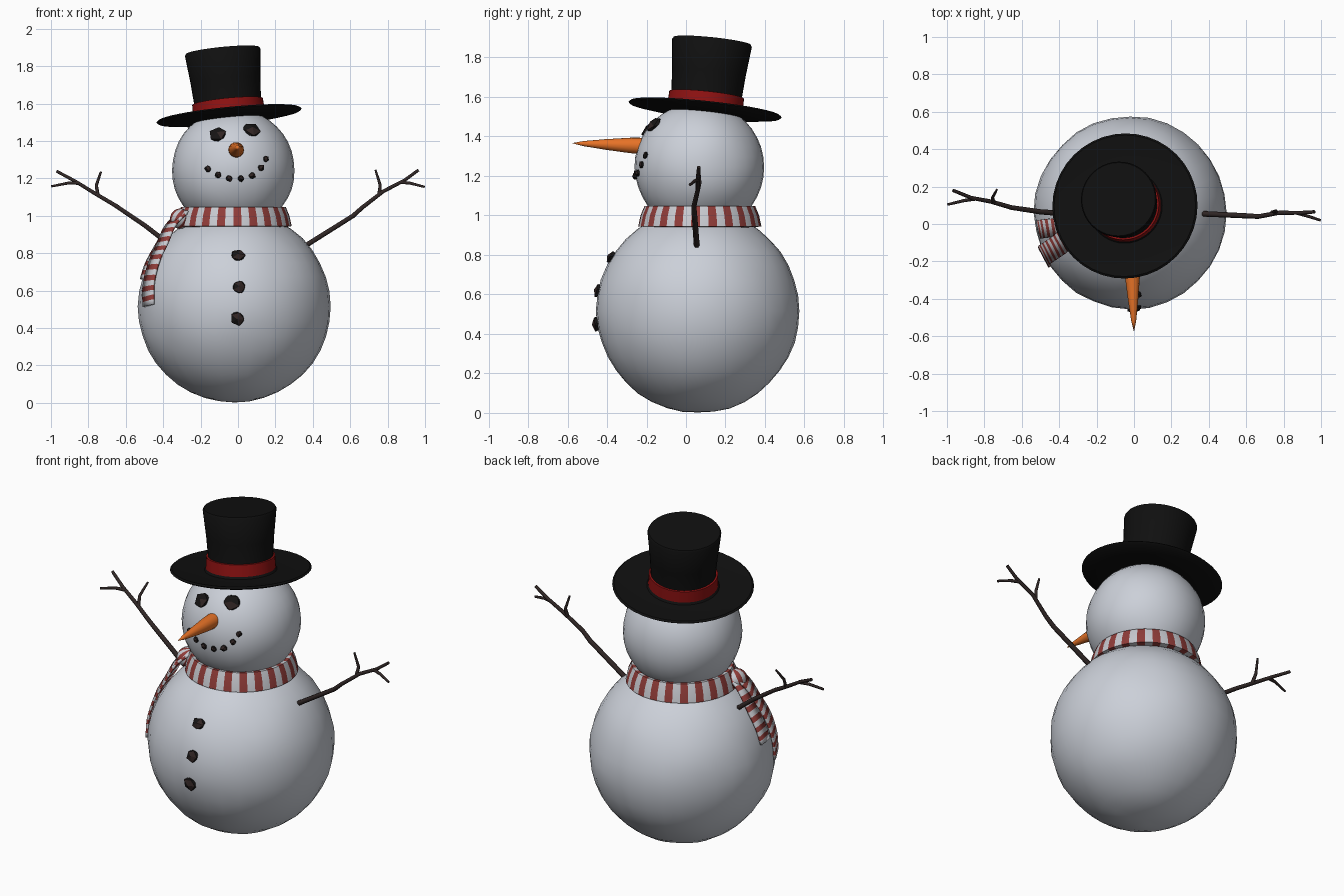
import bpy, bmesh, math, random
from mathutils import Vector, Matrix, noise

random.seed(4)
if "Cube" in bpy.data.objects:
    bpy.data.objects.remove(bpy.data.objects["Cube"])


def material(name, r, g, b):
    m = bpy.data.materials.new(name)
    m.use_nodes = True
    m.diffuse_color = (r, g, b, 1)
    bsdf = m.node_tree.nodes["Principled BSDF"]
    bsdf.inputs["Base Color"].default_value = (r, g, b, 1)
    bsdf.inputs["Roughness"].default_value = 0.8
    return m


SNOW = material("snow", 0.6, 0.63, 0.69)
HAT = material("hat_black", 0.005, 0.005, 0.005)
BAND = material("band_red", 0.28, 0.006, 0.006)
CARROT = material("carrot_orange", 0.8, 0.17, 0.02)
COAL = material("coal_black", 0.008, 0.007, 0.007)
COAL_BROWN = material("coal_brown", 0.03, 0.018, 0.017)
BARK = material("bark", 0.03, 0.02, 0.019)
WOOL_WHITE = material("wool_white", 0.58, 0.59, 0.63)
WOOL_RED = material("wool_red", 0.28, 0.045, 0.04)


def finish(name, bm, mats, angle=40):
    """Turn a bmesh into an object; angle 0 keeps it faceted."""
    bmesh.ops.recalc_face_normals(bm, faces=bm.faces)
    me = bpy.data.meshes.new(name)
    bm.to_mesh(me)
    bm.free()
    for m in mats:
        me.materials.append(m)
    if angle:
        me.shade_smooth()
        me.set_sharp_from_angle(angle=math.radians(angle))
    ob = bpy.data.objects.new(name, me)
    bpy.context.collection.objects.link(ob)
    return ob


def lathe(profile, steps, matrix):
    """Revolve (radius, height) points around z, then place the result."""
    bm = bmesh.new()
    verts = [bm.verts.new((r, 0, z)) for r, z in profile]
    edges = [bm.edges.new(pair) for pair in zip(verts, verts[1:])]
    bmesh.ops.spin(bm, geom=verts + edges, axis=(0, 0, 1), cent=(0, 0, 0),
                   angle=math.tau, steps=steps, use_duplicate=False)
    bmesh.ops.remove_doubles(bm, verts=bm.verts, dist=0.0005)
    bm.transform(matrix)
    return bm


def aim(origin, direction):
    turn = Vector((0, 0, 1)).rotation_difference(Vector(direction))
    return Matrix.Translation(origin) @ turn.to_matrix().to_4x4()


# Packed snow balls with gentle lumps
def snowball(name, center, radius):
    bm = bmesh.new()
    bmesh.ops.create_uvsphere(bm, u_segments=32, v_segments=20, radius=radius)
    for v in bm.verts:
        v.co *= 1 + 0.012 * noise.noise(v.co * 6 + Vector(center))
        v.co += Vector(center)
    finish(name, bm, [SNOW], 60)


BODY, BODY_R = Vector((-0.02, 0.06, 0.515)), 0.515
HEAD, HEAD_R = Vector((-0.025, 0.068, 1.245)), 0.328
snowball("body", BODY, BODY_R)
snowball("head", HEAD, HEAD_R)

# Tilted top hat
hat_frame = aim((-0.047, 0.095, 1.522), (-0.098, 0.104, 1))
hat_profile = [(0, -.008), (.2, -.012), (.3, -.006), (.38, .006), (.39, .014),
               (.38, .022), (.3, .012), (.2, .01), (.183, .03), (.18, .1),
               (.187, .2), (.203, .355), (.197, .365), (0, .363)]
finish("top_hat", lathe(hat_profile, 40, hat_frame), [HAT])
band_profile = [(.178, .02), (.193, .022), (.19, .09), (.176, .092)]
finish("hat_band", lathe(band_profile, 40, hat_frame), [BAND])

# Carrot nose
nose_profile = [(0, 0), (.042, 0), (.04, .06), (.027, .19), (.013, .3), (0, .358)]
finish("carrot_nose", lathe(nose_profile, 14, aim((-.01, -.22, 1.352), (.01, -.358, .014))),
       [CARROT])


# Coal pieces set into the front of a snow ball
def coal(name, x, z, center, radius, size, out=0.0):
    dx, dz = x - center.x, z - center.z
    y = center.y - math.sqrt(radius ** 2 - dx ** 2 - dz ** 2)
    spot = Vector((x, y, z))
    normal = (spot - center).normalized()
    bm = bmesh.new()
    bmesh.ops.create_icosphere(bm, subdivisions=1, radius=1)
    for v in bm.verts:
        v.co *= random.uniform(0.85, 1.12)
        v.co = v.co * Vector(size)
    bmesh.ops.dissolve_limit(bm, angle_limit=0.45, verts=bm.verts, edges=bm.edges)
    bm.transform(aim(spot + normal * out, normal))
    bm.normal_update()
    for f in bm.faces:
        f.material_index = int(f.normal.dot(Vector((0.35, -0.9, 0.25))) > 0.8)
    finish(name, bm, [COAL, COAL_BROWN], 0)


for side, x, z in (("right", -.107, 1.435), ("left", .072, 1.458)):
    coal(side + "_eye", x, z, HEAD, HEAD_R, (.052, .05, .025))
mouth = [(-.16, 1.25), (-.107, 1.22), (-.048, 1.2), (.016, 1.198),
         (.075, 1.215), (.123, 1.257), (.15, 1.305)]
for i, (x, z) in enumerate(mouth):
    coal(f"mouth_coal_{i + 1}", x, z, HEAD, HEAD_R, (.02, .02, .018))
for i, (x, z) in enumerate([(0, .786), (.005, .62), (-.005, .45)]):
    coal(f"button_{i + 1}", x, z, BODY, BODY_R, (.04, .04, .025))

# Striped scarf collar
STRIPES = 44
collar = lathe([(.25, 1.045), (.28, 1.048), (.3, 1.0), (.312, .945), (.27, .938)],
               STRIPES, Matrix.Translation((-.025, .07, 0)))
for f in collar.faces:
    c = f.calc_center_median()
    turn = math.atan2(c.y - .07, c.x + .025) / math.tau
    f.material_index = math.floor(turn * STRIPES) % 2
finish("scarf_collar", collar, [WOOL_WHITE, WOOL_RED], 50)

# Scarf knot
knot = bmesh.new()
bmesh.ops.create_uvsphere(knot, u_segments=14, v_segments=8, radius=1)
for f in knot.faces:
    c = f.calc_center_median()
    f.material_index = math.floor(math.atan2(c.y, c.x) / math.tau * 14) % 2
knot.transform(Matrix.Translation((-.31, -.04, .985)) @ Matrix.Rotation(.5, 4, "Y")
               @ Matrix.Diagonal((.055, .07, .055, 1)))
finish("scarf_knot", knot, [WOOL_WHITE, WOOL_RED], 60)


# Scarf tails draped over the body
def smooth_path(points, count):
    pts = [Vector(p) for p in points]
    pts = [pts[0] * 2 - pts[1]] + pts + [pts[-1] * 2 - pts[-2]]
    path = []
    for i in range(count + 1):
        t = i / count * (len(points) - 1)
        k = min(int(t), len(points) - 2)
        t -= k
        a, b, c, d = pts[k:k + 4]
        path.append(0.5 * (2 * b + (c - a) * t + (2 * a - 5 * b + 4 * c - d) * t ** 2
                           + (3 * b - a - 3 * c + d) * t ** 3))
    return path


def scarf_tail(name, points, stripes, width):
    path = smooth_path(points, stripes)
    bm = bmesh.new()
    rows = []
    for i, p in enumerate(path):
        along = path[min(i + 1, stripes)] - path[max(i - 1, 0)]
        across = along.cross(p - BODY).normalized() * width / 2
        rows.append([bm.verts.new(p - across), bm.verts.new(p + across)])
    for i, (a, b) in enumerate(zip(rows, rows[1:])):
        bm.faces.new((a[0], a[1], b[1], b[0])).material_index = i % 2
    ob = finish(name, bm, [WOOL_WHITE, WOOL_RED], 60)
    cloth = ob.modifiers.new("cloth", "SOLIDIFY")
    cloth.thickness = 0.014
    cloth.offset = 0


scarf_tail("scarf_front_tail",
           [(-.29, -.04, 1.02), (-.36, -.08, .95), (-.405, -.115, .85),
            (-.45, -.145, .75), (-.478, -.165, .63), (-.478, -.18, .52)], 21, .115)
scarf_tail("scarf_back_tail",
           [(-.29, -.03, 1.01), (-.365, -.02, .95), (-.425, -.02, .85),
            (-.48, -.025, .75), (-.51, -.03, .66)], 15, .1)


# Twig arms: a main branch plus two offshoots
def arm(name, branches):
    cu = bpy.data.curves.new(name, "CURVE")
    cu.dimensions = "3D"
    cu.bevel_depth = 0.015
    cu.bevel_resolution = 1
    cu.use_fill_caps = True
    cu.materials.append(BARK)
    for thick, thin, points in branches:
        sp = cu.splines.new("POLY")
        sp.points.add(len(points) - 1)
        for i, (pt, co) in enumerate(zip(sp.points, points)):
            pt.co = (*co, 1)
            pt.radius = thick + (thin - thick) * i / (len(points) - 1)
    bpy.context.collection.objects.link(bpy.data.objects.new(name, cu))


arm("left_arm", [
    (1.0, .6, [(.36, .055, .84), (.615, .043, 1.0), (.665, .04, 1.045),
               (.775, .06, 1.13), (.89, .06, 1.19), (.965, .065, 1.245)]),
    (.7, .45, [(.87, .06, 1.18), (.92, .045, 1.175), (.997, .02, 1.155)]),
    (.75, .4, [(.755, .057, 1.115), (.76, .07, 1.165), (.735, .065, 1.246)])])
arm("right_arm", [
    (1.0, .6, [(-.37, .055, .85), (-.5, .065, .95), (-.655, .088, 1.055),
               (-.765, .12, 1.12), (-.87, .14, 1.185), (-.968, .18, 1.238)]),
    (.7, .45, [(-.85, .135, 1.175), (-.91, .125, 1.175), (-.997, .104, 1.158)]),
    (.75, .4, [(-.75, .115, 1.11), (-.757, .14, 1.165), (-.733, .184, 1.235)])])
